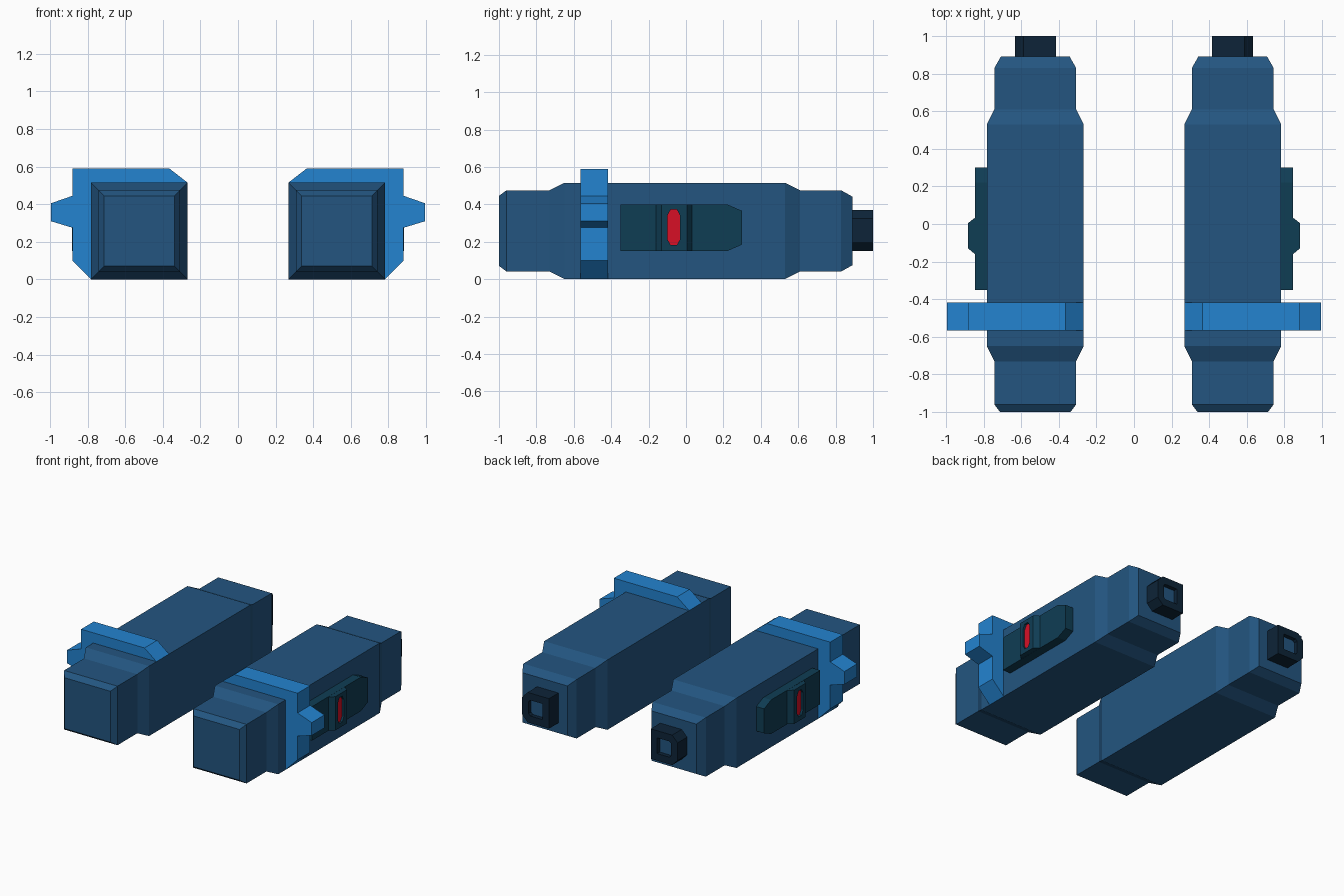
import bpy, bmesh

if "Cube" in bpy.data.objects:
    bpy.data.objects.remove(bpy.data.objects["Cube"])


def material(name, rgb):
    m = bpy.data.materials.new(name)
    lin = [((c / 255 + 0.055) / 1.055) ** 2.4 if c > 10 else c / 255 / 12.92 for c in rgb]
    m.diffuse_color = (*lin, 1)
    m.use_nodes = True
    m.node_tree.nodes["Principled BSDF"].inputs["Base Color"].default_value = m.diffuse_color
    return m


STEEL = material("steel blue", (35, 85, 128))
BRIGHT = material("bright blue", (35, 131, 208))
TEAL = material("dark teal", (15, 61, 84))
NAVY = material("dark navy", (13, 36, 56))
RED = material("red", (215, 16, 38))


def loft(name, rings, mats, mirror=True):
    """Closed solid through rings of equal point count."""
    bm = bmesh.new()
    vs = [[bm.verts.new(p) for p in r] for r in rings]
    n = len(vs[0])
    for a, b in zip(vs, vs[1:]):
        for i in range(n):
            bm.faces.new((a[i], a[(i + 1) % n], b[(i + 1) % n], b[i]))
    bm.faces.new(vs[0])
    bm.faces.new(vs[-1])
    bmesh.ops.recalc_face_normals(bm, faces=bm.faces)
    me = bpy.data.meshes.new(name)
    bm.to_mesh(me)
    bm.free()
    for m in mats:
        me.materials.append(m)
    ob = bpy.data.objects.new(name, me)
    bpy.context.collection.objects.link(ob)
    if mirror:
        add_mirror(ob)
    return ob


def add_mirror(ob):
    mod = ob.modifiers.new("mirror", 'MIRROR')
    mod.use_mirror_merge = False


def prism_y(name, xz, y0, y1, mats):
    return loft(name, [[(x, y, z) for x, z in xz] for y in (y0, y1)], mats)


def prism_x(name, yz, x0, x1, mats, mirror=True):
    return loft(name, [[(x, y, z) for y, z in yz] for x in (x0, x1)], mats, mirror)


# main pod body: square sections (y, half size) along its length
CX, CZ = 0.525, 0.258
sections = [(-1, 0.187), (-0.96, 0.217), (-0.73, 0.217), (-0.65, 0.257),
            (0.53, 0.257), (0.61, 0.217), (0.83, 0.217), (0.89, 0.183)]
loft("pod_body", [[(CX - h, y, CZ - h), (CX + h, y, CZ - h), (CX + h, y, CZ + h), (CX - h, y, CZ + h)]
                  for y, h in sections], [STEEL])

# clamp band over the top and outer side, with a side lug
prism_y("clamp_band", [(0.268, 0.515), (0.365, 0.59), (0.88, 0.59), (0.88, 0.445), (0.995, 0.405),
                       (0.995, 0.31), (0.88, 0.275), (0.88, 0.10), (0.782, 0.001), (0.74, 0.05),
                       (0.74, 0.48), (0.30, 0.48)], -0.565, -0.418, [BRIGHT])

# rear nozzle with a shallow square recess
nozzle = prism_y("rear_nozzle", [(0.414, 0.15), (0.588, 0.15), (0.632, 0.195), (0.632, 0.325),
                                 (0.588, 0.37), (0.414, 0.37)], 0.87, 1.0, [NAVY, STEEL])
bm = bmesh.new()
bm.from_mesh(nozzle.data)
bm.faces.ensure_lookup_table()
end = max(bm.faces, key=lambda f: f.calc_center_median().y)
bmesh.ops.inset_individual(bm, faces=[end], thickness=0.052, use_even_offset=True)
bmesh.ops.inset_individual(bm, faces=[end], thickness=0.0, depth=-0.03)
end.material_index = 1
bm.to_mesh(nozzle.data)
bm.free()

# side panel with a chamfered rear end
prism_x("side_panel", [(-0.35, 0.15), (0.22, 0.15), (0.30, 0.185), (0.30, 0.365), (0.22, 0.40),
                       (-0.35, 0.40)], 0.76, 0.846, [TEAL])

# raised housing around the lamp
bump = [(0.835, -0.16), (0.846, -0.16), (0.882, -0.13), (0.882, 0.005), (0.846, 0.033), (0.835, 0.033)]
housing = loft("lamp_housing", [[(x, y, z) for x, y in bump] for z in (0.151, 0.399)], [TEAL], False)


def slot(y0, y1, z0, z1, c, d):
    return [(y0 + c, z0), (y1 - c, z0), (y1, z0 + d), (y1, z1 - d), (y1 - c, z1), (y0 + c, z1),
            (y0, z1 - d), (y0, z0 + d)]


# recess for the lamp, then the lamp itself
outline = slot(-0.10, -0.031, 0.182, 0.372, 0.018, 0.032)
cutter = prism_x("lamp_cutter", outline, 0.862, 0.92, [TEAL], False)
cutter.hide_render = True
cutter.hide_viewport = True
cut = housing.modifiers.new("recess", 'BOOLEAN')
cut.operation = 'DIFFERENCE'
cut.solver = 'EXACT'
cut.object = cutter
add_mirror(housing)
prism_x("lamp", outline, 0.858, 0.867, [RED])
